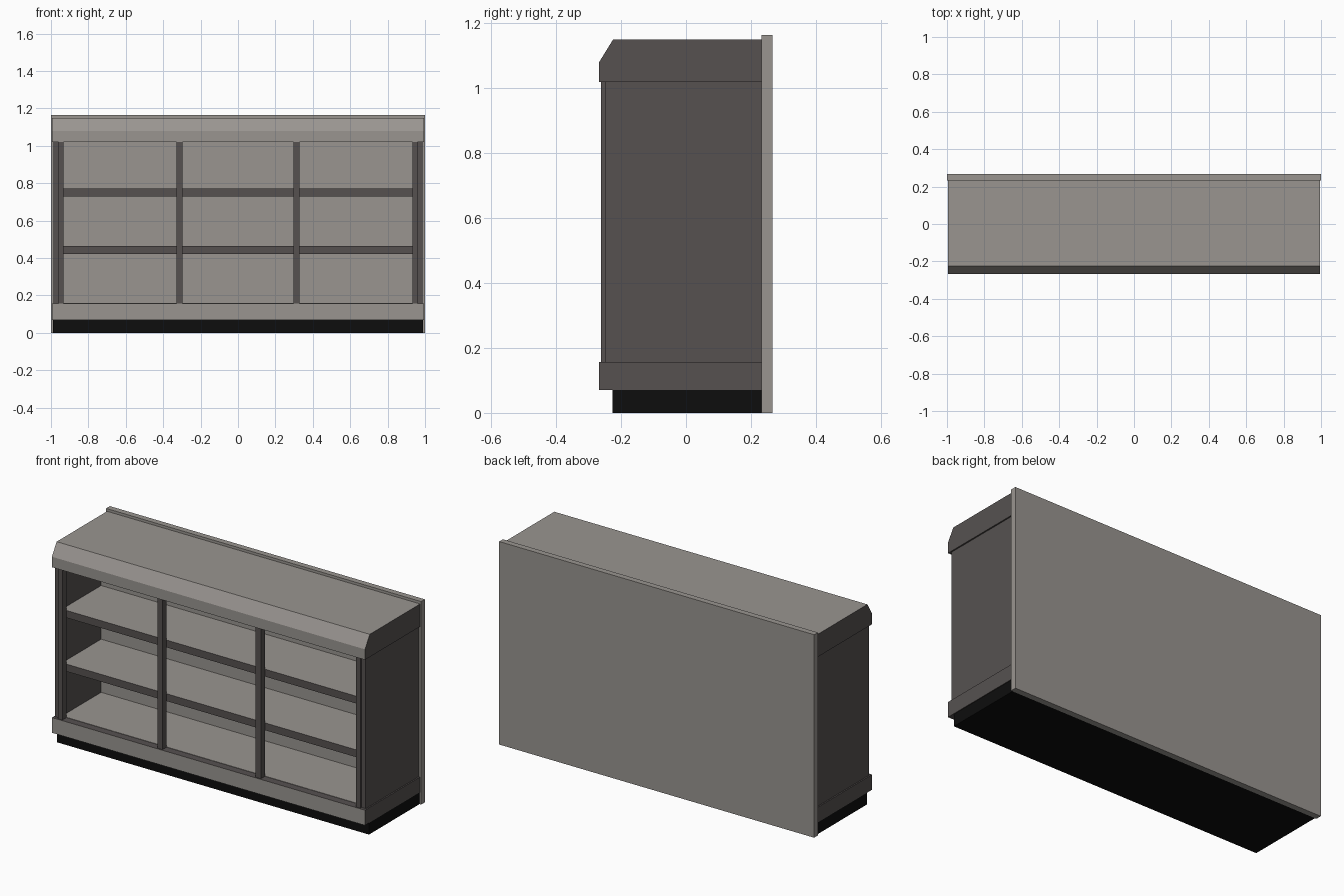
import bpy, bmesh

if "Cube" in bpy.data.objects:
    bpy.data.objects.remove(bpy.data.objects["Cube"])


def material(name, rgb):
    m = bpy.data.materials.new(name)
    m.diffuse_color = (*rgb, 1)
    m.use_nodes = True
    m.node_tree.nodes["Principled BSDF"].inputs["Base Color"].default_value = m.diffuse_color
    return m


LIGHT = material("light_grey", (0.32, 0.30, 0.28))
DARK = material("dark_grey", (0.093, 0.083, 0.081))
BLACK = material("black", (0.004, 0.004, 0.004))


def extrude_x(name, profile, x0, x1, mats, rule=None):
    """Extrude a (y, z) profile from x0 to x1; rule(normal) picks the material."""
    bm = bmesh.new()
    face = bm.faces.new([bm.verts.new((x0, y, z)) for y, z in profile])
    ext = bmesh.ops.extrude_face_region(bm, geom=[face])
    verts = [v for v in ext["geom"] if isinstance(v, bmesh.types.BMVert)]
    bmesh.ops.translate(bm, verts=verts, vec=(x1 - x0, 0, 0))
    bmesh.ops.recalc_face_normals(bm, faces=bm.faces)
    bm.normal_update()
    if rule:
        for f in bm.faces:
            f.material_index = rule(f.normal)
    me = bpy.data.meshes.new(name)
    bm.to_mesh(me)
    bm.free()
    for m in mats:
        me.materials.append(m)
    ob = bpy.data.objects.new(name, me)
    bpy.context.collection.objects.link(ob)
    return ob


def box(name, x, y, z, mats, rule=None):
    profile = [(y[0], z[0]), (y[1], z[0]), (y[1], z[1]), (y[0], z[1])]
    return extrude_x(name, profile, x[0], x[1], mats, rule)


FRONT, BACK = -0.268, 0.232
BASE_TOP, HEAD_BOTTOM = 0.157, 1.02
INNER_X, INNER_FRONT, INNER_BACK = 0.96, -0.225, 0.13

# Back panel and recessed plinth
box("back_panel", (-1, 1), (BACK, 0.266), (0, 1.165), [LIGHT])
box("plinth", (-0.99, 0.99), (-0.226, BACK), (0, 0.07), [BLACK])

# Base rail: light front, dark ends and ledge
box("base", (-0.994, 0.994), (FRONT, BACK), (0.07, BASE_TOP), [DARK, LIGHT],
    lambda n: int(n.y < -0.5))
box("floor", (-INNER_X, INNER_X), (INNER_FRONT, INNER_BACK),
    (BASE_TOP - 0.01, BASE_TOP + 0.002), [LIGHT])

# Top with chamfered front edge: dark ends and underside
extrude_x("top", [(FRONT, HEAD_BOTTOM), (BACK, HEAD_BOTTOM), (BACK, 1.15),
                  (-0.225, 1.15), (FRONT, 1.08)], -0.994, 0.994, [LIGHT, DARK],
          lambda n: int(abs(n.x) > 0.5 or n.z < -0.5))

# Inner back wall
box("inner_back", (-INNER_X, INNER_X), (INNER_BACK, BACK),
    (BASE_TOP, HEAD_BOTTOM), [LIGHT])

# Side panels and end posts
for s, side in ((-1, "left"), (1, "right")):
    box(side + "_side", sorted((s * INNER_X, s * 0.986)), (-0.25, BACK),
        (BASE_TOP, HEAD_BOTTOM), [DARK])
    box(side + "_end_post", sorted((s * 0.932, s * INNER_X)), (-0.262, INNER_FRONT),
        (BASE_TOP, HEAD_BOTTOM), [DARK])
    box(side + "_divider", (s * 0.312 - 0.016, s * 0.312 + 0.016),
        (-0.262, INNER_FRONT), (BASE_TOP, HEAD_BOTTOM), [DARK])

# Shelves: light boards with dark front edge
for i, z in enumerate((0.422, 0.73)):
    box(f"shelf_{i + 1}", (-INNER_X, INNER_X), (INNER_FRONT, INNER_BACK),
        (z, z + 0.042), [LIGHT, DARK], lambda n: int(n.y < -0.5))
